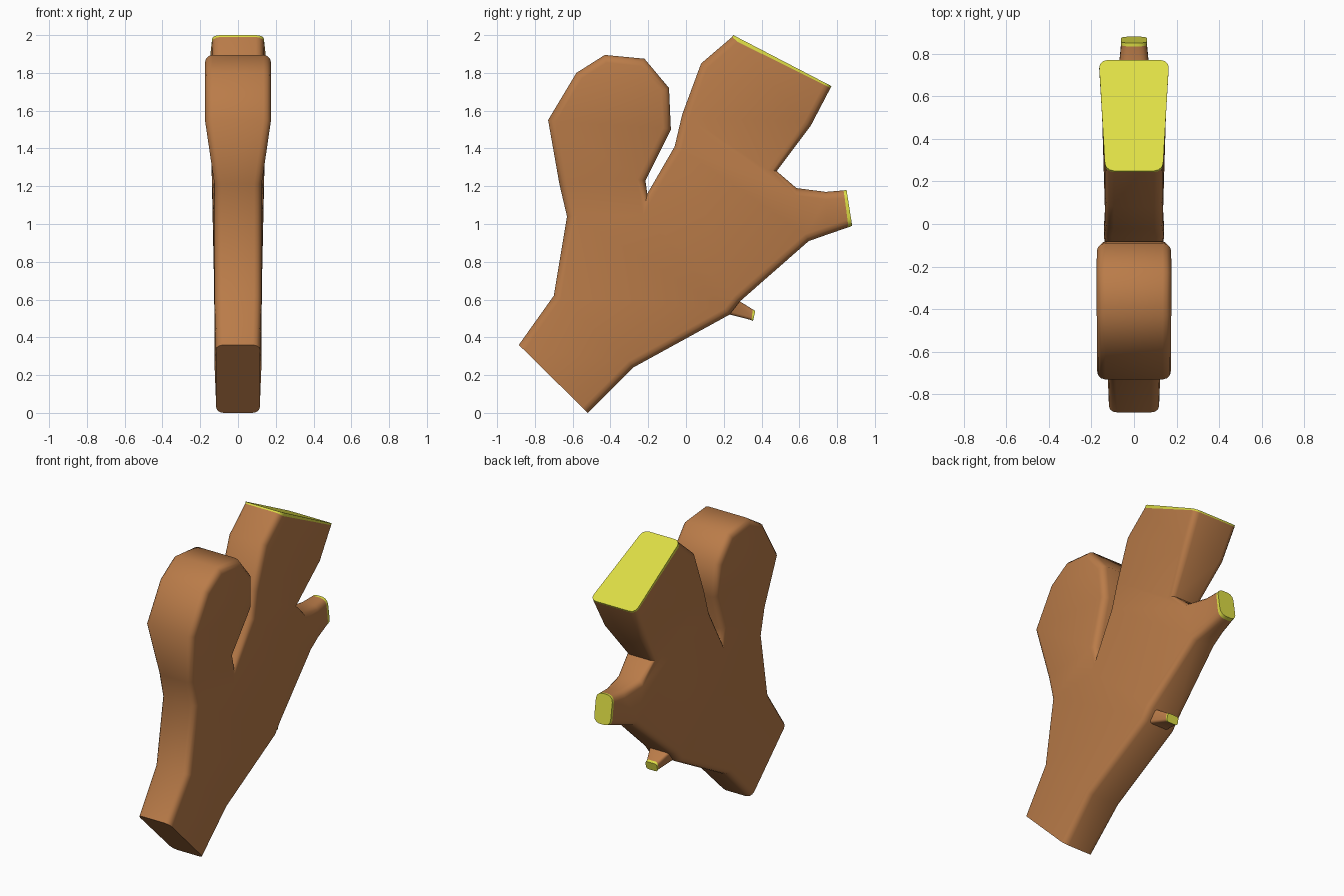
import bpy, bmesh
from collections import Counter

if "Cube" in bpy.data.objects:
    bpy.data.objects.remove(bpy.data.objects["Cube"])


def material(name, rgb):
    m = bpy.data.materials.new(name)
    m.diffuse_color = (*rgb, 1)
    m.use_nodes = True
    m.node_tree.nodes["Principled BSDF"].inputs["Base Color"].default_value = m.diffuse_color
    return m


BARK = material("bark brown", (0.49, 0.20, 0.066))
WOOD = material("cut wood yellow", (0.73, 0.73, 0.06))


def slab(name, strips, bevel):
    """Join strips of (left, right) stations, each point being (y, z, half thickness),
    into one mirrored slab with rounded rims. A strip has (stations, end kind)."""
    bm = bmesh.new()
    front, back = {}, {}

    def vert(p, table, side):
        key = p[:2]
        if key not in table:
            table[key] = bm.verts.new((side * p[2], p[0], p[1]))
        return table[key]

    count, points, ends, yellow = Counter(), {}, set(), set()
    for stations, end in strips:
        for i, ((l0, r0), (l1, r1)) in enumerate(zip(stations, stations[1:])):
            last = i == len(stations) - 2
            ring = list(dict.fromkeys((l0, r0, r1, l1)))
            for table, side in ((front, 1), (back, -1)):
                f = bm.faces.new([vert(p, table, side) for p in ring][::side])
                f.material_index = int(last and end == "cut")
            for a, b in zip(ring, ring[1:] + ring[:1]):
                key = frozenset((a[:2], b[:2]))
                count[key] += 1
                points[key] = (a[:2], b[:2])
                if last and end == "cut":
                    yellow.add(key)
        if end:
            ends.add(frozenset((stations[-1][0][:2], stations[-1][1][:2])))
    # side walls along the outline
    rims = []
    for key, n in count.items():
        if n > 1:
            continue
        a, b = points[key]
        f = bm.faces.new((front[a], front[b], back[b], back[a]))
        f.material_index = int(key in yellow)
        if key not in ends:
            rims += [bm.edges.get((t[a], t[b])) for t in (front, back)]
    bmesh.ops.recalc_face_normals(bm, faces=bm.faces)
    bmesh.ops.bevel(bm, geom=rims, offset=bevel, offset_type='OFFSET', segments=3,
                    profile=0.5, affect='EDGES', clamp_overlap=False, material=-1)
    bmesh.ops.triangulate(bm, faces=[f for f in bm.faces if len(f.verts) > 3])
    bmesh.ops.recalc_face_normals(bm, faces=bm.faces)
    me = bpy.data.meshes.new(name)
    bm.to_mesh(me)
    bm.free()
    me.materials.append(BARK)
    me.materials.append(WOOD)
    ob = bpy.data.objects.new(name, me)
    bpy.context.collection.objects.link(ob)
    bpy.ops.object.select_all(action='DESELECT')
    ob.select_set(True)
    bpy.context.view_layer.objects.active = ob
    bpy.ops.object.shade_smooth_by_angle(angle=0.8)
    return ob


# points shared where the limbs meet the trunk
neck = (-0.63, 1.04, 0.125)
crotch = (-0.205, 1.16, 0.135)
fork = (-0.02, 1.58, 0.135)
elbow = (0.48, 1.28, 0.115)
arm_top, arm_low = (0.585, 1.19, 0.09), (0.65, 0.91, 0.09)
stem_l, stem_r = (-0.70, 0.62, 0.125), (-0.28, 0.24, 0.125)

# trunk base, ending in a flat brown foot
foot = [(stem_l, stem_r), ((-0.885, 0.36, 0.118), (-0.52, 0.0, 0.115))]
# broad middle of the trunk
body = [(stem_l, stem_r), (neck, (0.23, 0.52, 0.125)),
        (crotch, (0.285, 0.59, 0.125)), ((-0.06, 1.41, 0.145), arm_low),
        (fork, arm_top), (fork, elbow)]
# rounded lobe
lobe = [(neck, crotch), ((-0.67, 1.21, 0.125), (-0.215, 1.23, 0.125)),
        ((-0.73, 1.55, 0.175), (-0.08, 1.50, 0.165)),
        ((-0.58, 1.80, 0.175), (-0.09, 1.72, 0.175)),
        ((-0.43, 1.895, 0.175), (-0.22, 1.875, 0.175))]
# thick sawn branch
branch = [(fork, elbow), ((0.08, 1.85, 0.135), (0.66, 1.52, 0.155)),
          ((0.244, 1.99, 0.135), (0.765, 1.72, 0.165)),
          ((0.25, 2.0, 0.135), (0.77, 1.73, 0.165))]
# short sawn arm
arm = [(arm_top, arm_low), ((0.74, 1.17, 0.07), (0.75, 0.945, 0.07)),
       ((0.835, 1.178, 0.06), (0.86, 0.983, 0.06)),
       ((0.85, 1.18, 0.06), (0.88, 0.99, 0.06))]
slab("trunk", [(foot, "flat"), (body, None), (lobe, None),
               (branch, "cut"), (arm, "cut")], 0.04)

# small twig stub
twig = [((0.22, 0.64, 0.09), (0.12, 0.53, 0.09)),
        ((0.285, 0.59, 0.07), (0.235, 0.52, 0.07)),
        ((0.355, 0.547, 0.042), (0.344, 0.492, 0.042)),
        ((0.367, 0.54, 0.042), (0.355, 0.486, 0.042))]
slab("twig", [(twig, "cut")], 0.015)
